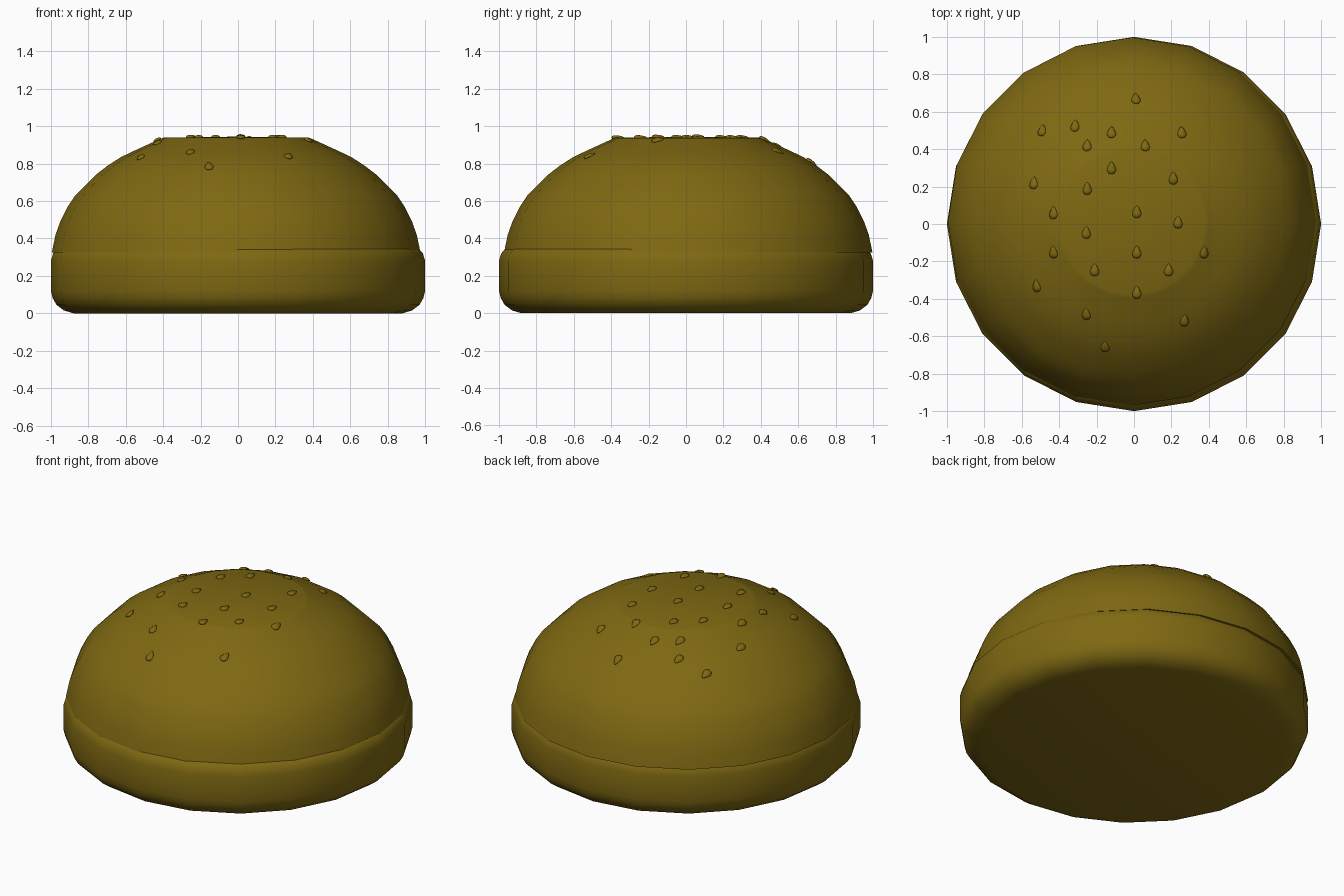
import bpy, math
from mathutils import Vector, Matrix

if "Cube" in bpy.data.objects:
    bpy.data.objects.remove(bpy.data.objects["Cube"])

crust = bpy.data.materials.new("crust")
crust.diffuse_color = (0.21, 0.14, 0.006, 1)
crust.use_nodes = True
crust.node_tree.nodes["Principled BSDF"].inputs["Base Color"].default_value = crust.diffuse_color


def lathe(name, profile, sides, matrix=Matrix.Identity(4), angle=40):
    """Revolve (radius, height) points around z; zero radius makes a pole."""
    verts, rings, faces = [], [], []
    for r, z in profile:
        n = 1 if r == 0 else sides
        rings.append([len(verts) + i for i in range(n)])
        for i in range(n):
            a = 2 * math.pi * i / sides
            verts.append(matrix @ Vector((r * math.cos(a), r * math.sin(a), z)))
    for low, high in zip(rings, rings[1:]):
        for i in range(sides):
            j = (i + 1) % sides
            if len(low) == 1:
                faces.append((low[0], high[j], high[i]))
            elif len(high) == 1:
                faces.append((low[i], low[j], high[0]))
            else:
                faces.append((low[i], low[j], high[j], high[i]))
    mesh = bpy.data.meshes.new(name)
    mesh.from_pydata(verts, [], faces)
    mesh.materials.append(crust)
    obj = bpy.data.objects.new(name, mesh)
    bpy.context.collection.objects.link(obj)
    bpy.ops.object.select_all(action='DESELECT')
    obj.select_set(True)
    bpy.context.view_layer.objects.active = obj
    bpy.ops.object.shade_smooth_by_angle(angle=math.radians(angle))
    return obj


# Bottom bun: flat disc with rounded rims
lathe("bottom_bun", [(0, 0), (0.88, 0), (0.93, 0.015), (0.97, 0.045),
                     (0.99, 0.08), (1, 0.12), (1, 0.28), (0.988, 0.32),
                     (0.96, 0.35), (0.92, 0.36), (0, 0.36)], 20)

# Top bun: dome with a flattened crown, set slightly off centre
offset = Vector((-0.01, 0.012, 0))
dome = lathe("top_bun", [(0, 0.325), (0.985, 0.325), (0.965, 0.42), (0.94, 0.49),
                         (0.9, 0.57), (0.86, 0.63), (0.81, 0.68), (0.75, 0.74),
                         (0.685, 0.79), (0.615, 0.835), (0.535, 0.873),
                         (0.41, 0.93), (0.39, 0.938), (0, 0.944)], 20,
             Matrix.Translation(offset))

# Sesame seeds: teardrops laid on the dome, tips towards the back
spots = [(.01, .67), (-.49, .5), (-.315, .525), (-.12, .49), (-.25, .42),
         (.06, .42), (.255, .49), (-.12, .3), (.21, .245), (-.535, .22),
         (-.25, .19), (-.43, .06), (.015, .065), (.235, .01), (-.255, -.045),
         (-.43, -.15), (.015, -.15), (.375, -.15), (-.21, -.245),
         (.185, -.245), (-.52, -.33), (.015, -.365), (-.255, -.48),
         (.27, -.515), (-.155, -.655)]
teardrop = [(0, -0.034), (0.015, -0.03), (0.023, -0.018), (0.024, -0.008),
            (0.018, 0.01), (0.009, 0.026), (0, 0.034)]
for k, (x, y) in enumerate(spots):
    hit, point, normal, _ = dome.ray_cast(Vector((x, y, 2)), Vector((0, 0, -1)))
    side = Vector((0, 1, 0)).cross(normal).normalized()
    tip = normal.cross(side)
    frame = Matrix((side, -normal, tip)).transposed().to_4x4()
    place = Matrix.Translation(point + normal * 0.002) @ frame @ Matrix.Diagonal((1, 0.5, 1, 1))
    lathe(f"sesame_seed_{k + 1}", teardrop, 10, place, 60)
